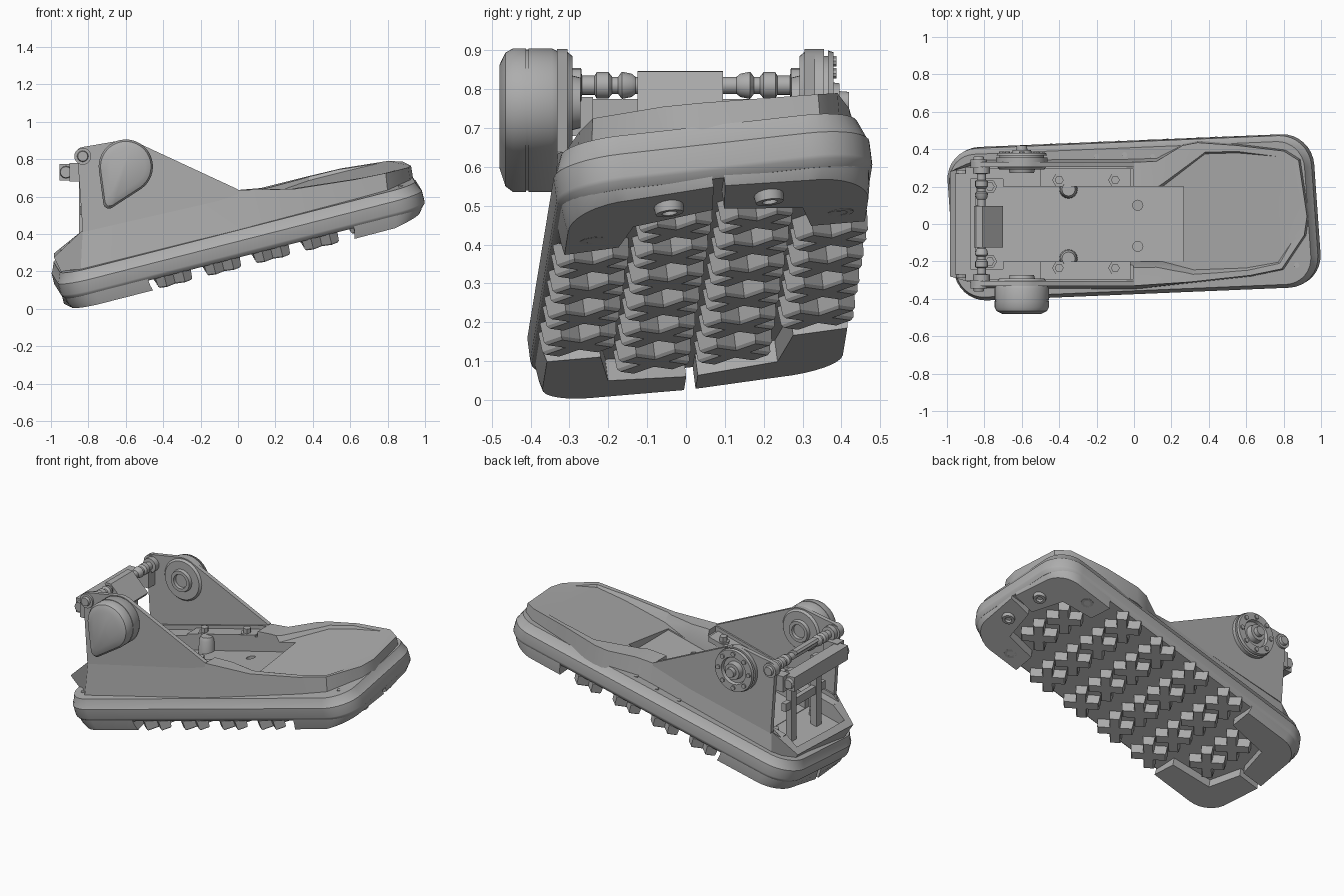
import bpy, bmesh, math
from mathutils import Vector

if "Cube" in bpy.data.objects:
    bpy.data.objects.remove(bpy.data.objects["Cube"])

grey = bpy.data.materials.new("mid_grey")
grey.use_nodes = True
grey.diffuse_color = (0.42, 0.42, 0.42, 1)
for node in grey.node_tree.nodes:
    if node.type == 'BSDF_PRINCIPLED':
        node.inputs["Base Color"].default_value = grey.diffuse_color
parts = []

# The sole has its own frame: pitched toe up, rolled and slightly yawed
ORIGIN = Vector((0.028, 0.05, 0.272))
SLOPE, ROLL, YAW = 0.25, 0.13, 0.042
N = Vector((-SLOPE, -ROLL, 1)).normalized()
U = Vector((1, YAW, SLOPE + ROLL * YAW)).normalized()
V = N.cross(U)


def sole(u, v, w):
    return ORIGIN + U * u + V * v + N * w


def sole_z(x, y, w):
    return ORIGIN.z + SLOPE * (x - ORIGIN.x) + ROLL * (y - ORIGIN.y) + w / N.z


def add_loft(bm, rings):
    """Skin between equal rings of points and cap both ends."""
    loops = [[bm.verts.new(p) for p in ring] for ring in rings]
    n = len(loops[0])
    for a, b in zip(loops, loops[1:]):
        for i in range(n):
            j = (i + 1) % n
            bm.faces.new((a[i], a[j], b[j], b[i]))
    bm.faces.new(loops[0][::-1])
    bm.faces.new(loops[-1])


def finish(name, bm, keep=True):
    bmesh.ops.recalc_face_normals(bm, faces=bm.faces)
    mesh = bpy.data.meshes.new(name)
    bm.to_mesh(mesh)
    bm.free()
    mesh.materials.append(grey)
    ob = bpy.data.objects.new(name, mesh)
    bpy.context.scene.collection.objects.link(ob)
    if keep:
        parts.append(ob)
    return ob


def loft(name, rings, keep=True):
    bm = bmesh.new()
    add_loft(bm, rings)
    return finish(name, bm, keep)


def prism(name, pts, y0, y1, keep=True):
    return loft(name, [[(x, y, z) for x, z in pts] for y in (y0, y1)], keep)


def box(name, x0, x1, y0, y1, z0, z1):
    return prism(name, [(x0, z0), (x1, z0), (x1, z1), (x0, z1)], y0, y1)


def arc(cx, cy, r, a0, a1, n):
    angs = [math.radians(a0 + (a1 - a0) * i / n) for i in range(n + 1)]
    return [(cx + r * math.cos(a), cy + r * math.sin(a)) for a in angs]


def circle(n):
    return arc(0, 0, 1, 0, 360 - 360 / n, n - 1)


def lathe_y(name, x, z, steps, n=32):
    """Round part about the y direction from (y, radius) steps."""
    return loft(name, [[(x + r * c, y, z + r * s) for c, s in circle(n)] for y, r in steps])


def post(name, x, y, z, steps, n=16, keep=True):
    """Upright round part from (height, radius) steps."""
    return loft(name, [[(x + r * c, y + r * s, z + h) for c, s in circle(n)] for h, r in steps], keep)


def rounded_outline(inset, length=1.005, width=0.41, r=0.17):
    pts = []
    for k, (su, sv) in enumerate(((1, 1), (-1, 1), (-1, -1), (1, -1))):
        pts += arc(su * (length - r), sv * (width - r), r - inset, 90 * k, 90 * k + 90, 8)
    return pts


def cut(target, cutters):
    for c in cutters:
        c.hide_render = True
        m = target.modifiers.new("cut", 'BOOLEAN')
        m.object, m.operation, m.solver = c, 'DIFFERENCE', 'EXACT'
    bpy.context.view_layer.update()
    deps = bpy.context.evaluated_depsgraph_get()
    mesh = bpy.data.meshes.new_from_object(target.evaluated_get(deps))
    target.modifiers.clear()
    target.data = mesh
    for c in cutters:
        bpy.data.objects.remove(c)


# Sole slab with chamfered rims
loft("sole_slab", [[sole(u, v, w) for u, v in rounded_outline(inset)]
                   for w, inset in ((0.057, 0.02), (0.075, 0.003), (0.085, 0), (0.145, 0), (0.15, 0.005), (0.2, 0.025))])

# Corner tread blocks; the toe pair curls up slightly at the tip
for end, start, tag in ((1, 0.6, "toe"), (-1, 0.54, "heel")):
    for side in (1, -1):
        outer = [(start, 0.4)] + arc(0.83, 0.24, 0.16, 90, 0, 8)
        inner = [(0.99, 0.015), (0.85, 0.015), (0.8, 0.22), (start, 0.25)]
        rings = []
        for w, k in ((0, 0.975), (0.03, 0.99), (0.07, 1)):
            shape = [(u * k, v * k) for u, v in outer] + inner
            curl = (0.07 - w) * (2.6 if end > 0 else 0)
            rings.append([sole(end * u, side * v, w + curl * max(0, u - 0.8)) for u, v in shape])
        loft(tag + "_tread_block", rings)
        for u, v in ((0.9, 0.13), (0.7, 0.32)):
            loft(tag + "_tread_screw", [[sole(end * u + p * r, side * v + q * r, w) for p, q in circle(16)]
                                        for w, r in ((0.03, 0.04), (0.0, 0.036), (0.0, 0.02), (0.02, 0.018))])

# Cross-shaped studs in four staggered columns
bm = bmesh.new()
for col, v0 in enumerate((-0.31, -0.105, 0.105, 0.31)):
    outer = col in (0, 3)
    for k in range(4 if outer else 6):
        u0 = (-0.4 if outer else -0.67) + 0.27 * k
        for turn in (45, 135):
            c, s = math.cos(math.radians(turn)), math.sin(math.radians(turn))
            rings = []
            for w, half, wide in ((0.06, 0.105, 0.034), (0.008, 0.102, 0.031), (0.0, 0.096, 0.026)):
                corners = ((-half, -wide), (half, -wide), (half, wide), (-half, wide))
                rings.append([sole(u0 + a * c - b * s, v0 + a * s + b * c, w) for a, b in corners])
            add_loft(bm, rings)
finish("sole_studs", bm)

# Upper shell: rim points, each joined to a foot on the sole; the heel is undercut
rim = [(-0.985, -0.28, 0.275), (-0.83, -0.325, 0.42), (0.0, -0.33, 0.635), (0.3, -0.31, 0.64),
       (0.62, -0.275, 0.69), (0.79, -0.24, 0.725), (0.91, -0.06, 0.755), (0.925, 0.04, 0.765),
       (0.88, 0.34, 0.787), (0.8, 0.39, 0.79), (0.55, 0.42, 0.75), (0.34, 0.435, 0.7),
       (0.26, 0.42, 0.68), (0.12, 0.335, 0.645), (0.0, 0.33, 0.635), (-0.83, 0.325, 0.42),
       (-0.985, 0.28, 0.295)]
bm = bmesh.new()
top = [bm.verts.new(p) for p in rim]
foot = []
for x, y, z in rim:
    fx, fy = (-0.935, y * 0.85) if x < -0.9 else (x * 1.015, y * (1.06 if x < 0.2 else 1.02))
    foot.append(bm.verts.new((fx, fy, sole_z(fx, fy, 0.175))))
for i in range(len(rim)):
    j = (i + 1) % len(rim)
    bm.faces.new((foot[i], foot[j], top[j], top[i]))
bm.faces.new(foot)
bm.faces.new(top[2:15])
bm.faces.new((top[1], top[2], top[14], top[15]))
bm.faces.new((top[0], top[1], top[15], top[16]))
bmesh.ops.triangulate(bm, faces=[f for f in bm.faces if len(f.verts) > 4])
shell = finish("upper_shell", bm)


def trough(x0, x1, half, level):
    floor = [(x0, level + SLOPE * x0), (x1, level + SLOPE * x1)]
    return prism("cutter", floor + [(x1, 1.2), (x0, 1.2)], -half, half, False)


# Sunken foot pad, parallel to the sole, with sloping walls
pad = [(-0.04, -0.19), (0.15, -0.2), (0.32, -0.245), (0.6, -0.235), (0.77, -0.205), (0.875, -0.05), (0.89, 0.04),
       (0.845, 0.32), (0.78, 0.36), (0.55, 0.38), (0.38, 0.375), (0.14, 0.19), (-0.04, 0.19)]
pad_cutter = loft("cutter", [[(0.4 + (x - 0.4) * k, 0.06 + (y - 0.06) * k, sole_z(x, y, 0.273 + h)) for x, y in pad]
                             for h, k in ((0, 1), (0.15, 1.22))], False)

cutters = [trough(-1.05, -0.002, 0.295, 0.6), trough(-0.78, 0.265, 0.2, 0.508),
           trough(-0.95, -0.7, 0.24, 0.505), pad_cutter]
cutters += [post("cutter", 0.02, y, 0.47, ((0, 0.027), (0.3, 0.027)), 16, False) for y in (0.1, -0.12)]
cut(shell, cutters)

# Triangular side plates of the ankle yoke
plate = ([(-0.83, 0.41), (-0.855, 0.77)] + arc(-0.825, 0.82, 0.045, 180, 95, 5)
         + arc(-0.6, 0.76, 0.143, 105, 58, 6) + [(0.0, 0.638), (0.0, 0.6)])
HUB_X, HUB_Z = -0.6, 0.765
for side, tag in ((1, "left"), (-1, "right")):
    prism(tag + "_yoke_plate", plate, side * 0.305, side * 0.332)
    lathe_y(tag + "_inner_bearing", HUB_X, HUB_Z,
            [(side * y, r) for y, r in ((0.31, 0.135), (0.292, 0.12), (0.292, 0.07), (0.272, 0.065),
                                        (0.272, 0.045), (0.29, 0.042))])
    lathe_y(tag + "_pivot_bolt", -0.83, 0.815,
            [(side * y, r) for y, r in ((0.3, 0.045), (0.345, 0.045), (0.345, 0.03), (0.36, 0.026))], 20)
    # Rod from plate to bridge with ball joints
    lathe_y(tag + "_link_rod", -0.815, 0.81,
            [(side * y, r) for y, r in ((0.31, 0.045), (0.27, 0.045), (0.268, 0.025), (0.235, 0.025), (0.23, 0.034),
                                        (0.2, 0.034), (0.19, 0.022), (0.175, 0.022), (0.165, 0.035), (0.14, 0.03),
                                        (0.13, 0.022), (0.0, 0.022))], 16)
    # Ledge strips with hexagon bolts
    for x in (-0.4, -0.1):
        post(tag + "_ledge_bolt", x, side * 0.235, 0.57 + SLOPE * x,
             ((0, 0.038), (0.045, 0.038), (0.045, 0.024), (0.075, 0.024)), 6)
    prism(tag + "_ledge_strip", [(x, 0.6 + SLOPE * x + h) for x, h in
                                 ((-0.5, -0.02), (-0.02, -0.02), (-0.02, 0.012), (-0.5, 0.012))],
          side * 0.2, side * 0.306)
    post(tag + "_floor_boss", -0.35, side * 0.185, 0.4, ((0, 0.05), (0.1, 0.045), (0.12, 0.035)))
    # Heel uprights and their bolts
    box(tag + "_heel_upright", -0.85, -0.81, side * 0.1, side * 0.15, 0.27, 0.74)
    post(tag + "_heel_bolt", -0.77, side * 0.2, 0.3, ((0, 0.038), (0.05, 0.038), (0.05, 0.024), (0.08, 0.024)), 6)
    box(tag + "_crossbar_bracket", -0.9, -0.8, side * 0.24, side * 0.306, 0.68, 0.78)
    lathe_y(tag + "_crossbar_end", -0.92, 0.73, [(side * 0.26, 0.035), (side * 0.29, 0.03)], 12)

# Inclined bridge plate and rear crossbars
prism("bridge_plate", [(-0.855, 0.835), (-0.845, 0.847), (-0.81, 0.845), (-0.7, 0.735), (-0.72, 0.71)], -0.125, 0.095)
box("rear_crossbar", -0.955, -0.875, -0.27, 0.27, 0.685, 0.775)
box("lower_crossbar", -0.845, -0.815, -0.2, 0.2, 0.5, 0.55)

# Right drive cover: teardrop with a domed face
drop = arc(-0.6, 0.76, 0.145, -55, 188, 28) + arc(-0.69, 0.565, 0.03, 188, 305, 10)
loft("right_drive_cover", [[(HUB_X + (x - HUB_X) * k, y, 0.755 + (z - 0.755) * k) for x, z in drop]
                           for y, k in ((-0.33, 0.95), (-0.345, 1), (-0.405, 1), (-0.405, 0.98), (-0.412, 0.98),
                                        (-0.412, 1), (-0.445, 1), (-0.465, 0.93), (-0.48, 0.72))])
for x, z in ((-0.705, 0.815), (-0.685, 0.565), (-0.49, 0.735)):
    lathe_y("cover_screw", x, z, [(-0.42, 0.018), (-0.462, 0.018)], 12)

# Left drive hub: flanged ring, screws and centre stub
lathe_y("left_drive_hub", HUB_X, HUB_Z,
        [(0.32, 0.138), (0.355, 0.138), (0.355, 0.12), (0.365, 0.12), (0.365, 0.135), (0.38, 0.13),
         (0.38, 0.085), (0.36, 0.08), (0.36, 0.055), (0.395, 0.05), (0.395, 0.03), (0.42, 0.028)], 40)
for x, z in arc(HUB_X, HUB_Z, 0.107, 0, 315, 7):
    lathe_y("hub_screw", x, z, [(0.37, 0.014), (0.388, 0.014)], 10)

# Small rim screws on the sole edge
for x, y in ((-0.05, 0.37), (0.1, 0.36), (-0.2, 0.36), (0.87, -0.22), (-0.88, -0.3)):
    post("rim_screw", x, y, sole_z(x, y, 0.19), ((0, 0.015), (0.014, 0.015)), 12)

# Smooth the round surfaces, keep edges crisp
bpy.ops.object.select_all(action='DESELECT')
for ob in parts:
    ob.select_set(True)
bpy.context.view_layer.objects.active = parts[0]
bpy.ops.object.shade_smooth_by_angle(angle=math.radians(28))
